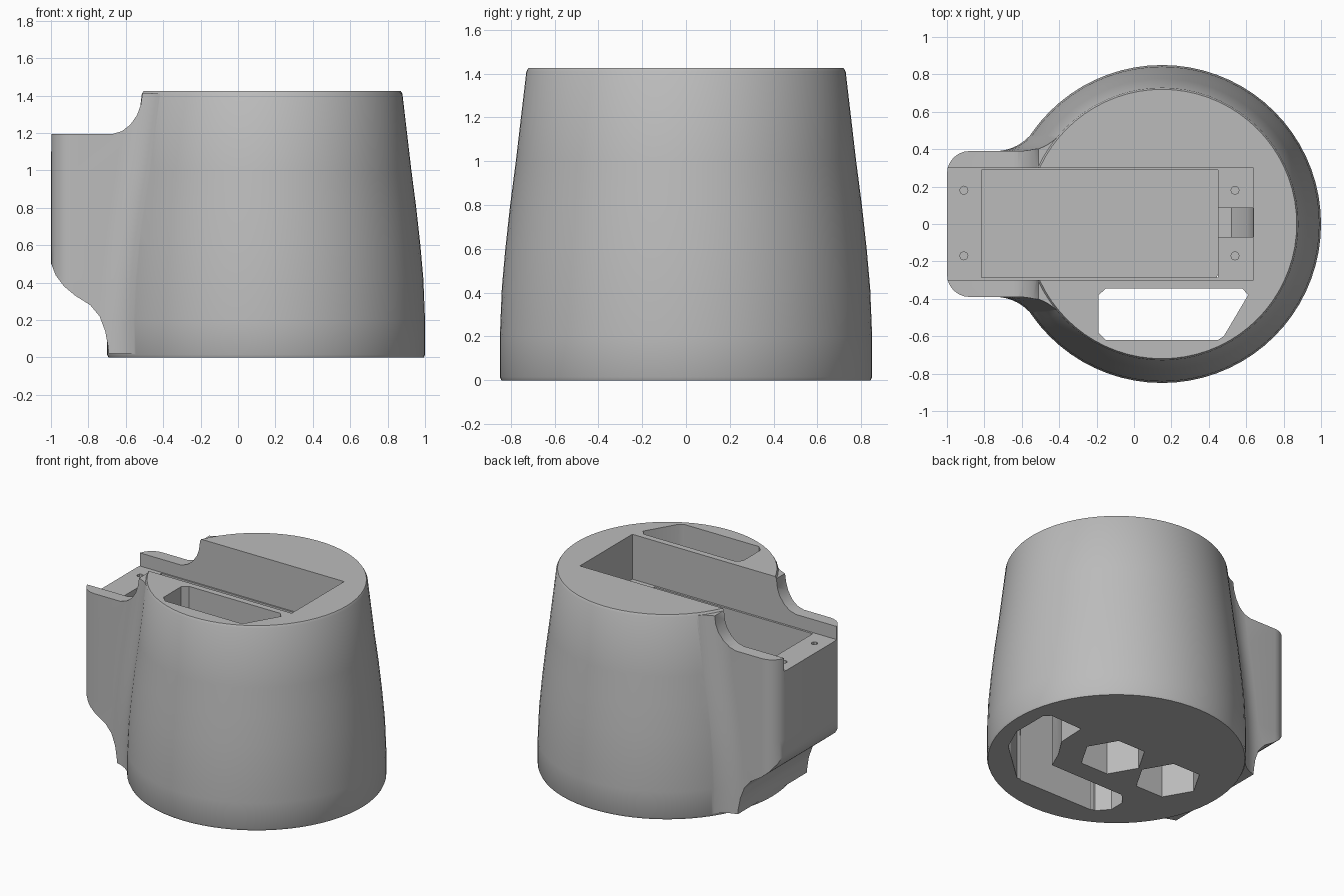
import bpy, bmesh, math
from mathutils import Vector

if "Cube" in bpy.data.objects:
    bpy.data.objects.remove(bpy.data.objects["Cube"])

CX = 0.15          # axis of the round body
HEIGHT = 1.425
# outer wall of the body as (radius, height)
WALL = [(0.843, 0), (0.85, 0.015), (0.85, 0.2), (0.841, 0.42), (0.825, 0.6),
        (0.803, 0.8), (0.777, 1.0), (0.729, 1.41), (0.72, HEIGHT)]

grey = bpy.data.materials.new("plain_grey")
grey.use_nodes = True
COLOUR = (0.5, 0.5, 0.5, 1)
grey.diffuse_color = COLOUR
grey.node_tree.nodes["Principled BSDF"].inputs["Base Color"].default_value = COLOUR


def loft(name, rings):
    """Solid from equal-length rings of points, capped at both ends."""
    bm = bmesh.new()
    loops = [[bm.verts.new(p) for p in ring] for ring in rings]
    n = len(loops[0])
    for low, high in zip(loops, loops[1:]):
        for i in range(n):
            j = (i + 1) % n
            bm.faces.new((low[i], low[j], high[j], high[i]))
    bm.faces.new(loops[0][::-1])
    bm.faces.new(loops[-1])
    bmesh.ops.recalc_face_normals(bm, faces=bm.faces)
    mesh = bpy.data.meshes.new(name)
    bm.to_mesh(mesh)
    bm.free()
    obj = bpy.data.objects.new(name, mesh)
    bpy.context.collection.objects.link(obj)
    mesh.materials.append(grey)
    return obj


def prism(name, outline, z0, z1):
    return loft(name, [[(x, y, z) for x, y in outline] for z in (z0, z1)])


def side_prism(name, outline, y0, y1):
    return loft(name, [[(x, y, z) for x, z in outline] for y in (y0, y1)])


def box(name, x0, x1, y0, y1, z0, z1):
    return prism(name, [(x0, y0), (x1, y0), (x1, y1), (x0, y1)], z0, z1)


def ngon(x, y, r, n):
    return [(x + r * math.cos(math.tau * i / n), y + r * math.sin(math.tau * i / n))
            for i in range(n)]


def combine(target, tool, operation):
    """Apply a boolean and throw the tool away."""
    tool.hide_render = True
    mod = target.modifiers.new(operation.lower(), "BOOLEAN")
    mod.operation, mod.solver, mod.object = operation, "EXACT", tool
    bpy.context.view_layer.objects.active = target
    bpy.ops.object.modifier_apply(modifier=mod.name)
    bpy.data.objects.remove(tool)


def radius_at(z):
    for (r0, z0), (r1, z1) in zip(WALL, WALL[1:]):
        if z <= z1:
            return r0 + (r1 - r0) * (z - z0) / (z1 - z0)
    return WALL[-1][0]


def lug_section(z, half=0.39, fillet=0.25, corner=0.12):
    """Plan of the side lug, flaring tangentially into the body."""
    r = radius_at(z) - 0.002
    cy = half + fillet
    dx = math.sqrt((r + fillet) ** 2 - cy ** 2)
    end = math.atan2(-cy, dx)
    pts = [(CX, 0.3)]
    for i in range(9):
        a = end + (-math.pi / 2 - end) * i / 8
        pts.append((CX - dx + fillet * math.cos(a), cy + fillet * math.sin(a)))
    for i in range(7):
        a = math.pi / 2 * (1 + i / 6)
        pts.append((-1 + corner + corner * math.cos(a), half - corner + corner * math.sin(a)))
    pts += [(x, -y) for x, y in reversed(pts)]
    return [(x, y, z) for x, y in pts]


# round tapered body
body = loft("servo_mount_body", [[(x, y, z) for x, y in ngon(CX, 0, r, 72)] for r, z in WALL])

# side lug, trimmed by its curved side profile
lug = loft("side_lug", [lug_section(z) for z in (0.02, 0.2, 0.42, 0.6, 0.8, 1.0, 1.41)])
trim = side_prism("lug_trim", [
    (0, 0), (-0.69, 0), (-0.695, 0.06), (-0.71, 0.14), (-0.74, 0.22), (-0.79, 0.28),
    (-0.87, 0.33), (-0.93, 0.38), (-0.975, 0.44), (-1.01, 0.53), (-1.01, 1.195),
    (-0.67, 1.195), (-0.62, 1.21), (-0.575, 1.245), (-0.54, 1.295), (-0.52, 1.35),
    (-0.51, 1.42), (0, 1.42)], -1, 1)
combine(lug, trim, "INTERSECT")
combine(body, lug, "UNION")

# flange slot, deep pocket and the cable channel in the inner ledge
cutters = [
    box("flange_slot", -1.1, 0.64, -0.3, 0.3, 1.1, 1.6),
    box("deep_pocket", -0.815, 0.45, -0.285, 0.29, 0.33, 1.6),
    side_prism("cable_channel", [(0.4, 1.2), (0.4, 0.8), (0.52, 0.82), (0.6, 0.9),
                                 (0.635, 1.0), (0.635, 1.2)], -0.07, 0.085),
    # cable well through the whole height
    prism("cable_well", [(-0.19, -0.38), (-0.15, -0.345), (0.58, -0.345), (0.61, -0.38),
                         (0.48, -0.6), (0.45, -0.62), (-0.15, -0.62), (-0.19, -0.58)], -0.1, 1.6),
    # wider cavity in the underside
    prism("bottom_cavity", [(0.88, 0.12), (0.84, 0.16), (0.58, 0.15), (0.57, -0.06),
                            (0.48, -0.2), (0.42, -0.335), (-0.18, -0.34), (-0.25, -0.42),
                            (-0.25, -0.53), (-0.18, -0.61), (0.49, -0.61), (0.8, -0.33),
                            (0.88, -0.15)], -0.1, 0.5),
]
# hexagonal nut recesses
for x in (0.18, -0.29):
    cutters.append(prism("nut_recess", ngon(x, 0, 0.22, 6), -0.1, 0.27))
# screw holes in the ledges
for x in (-0.91, 0.54):
    for y in (-0.17, 0.18):
        cutters.append(prism("screw_hole", ngon(x, y, 0.022, 8), 0.85, 1.2))
for cutter in cutters:
    combine(body, cutter, "DIFFERENCE")

bpy.ops.object.select_all(action="DESELECT")
body.select_set(True)
bpy.context.view_layer.objects.active = body
bpy.ops.object.shade_smooth_by_angle(angle=math.radians(30))
